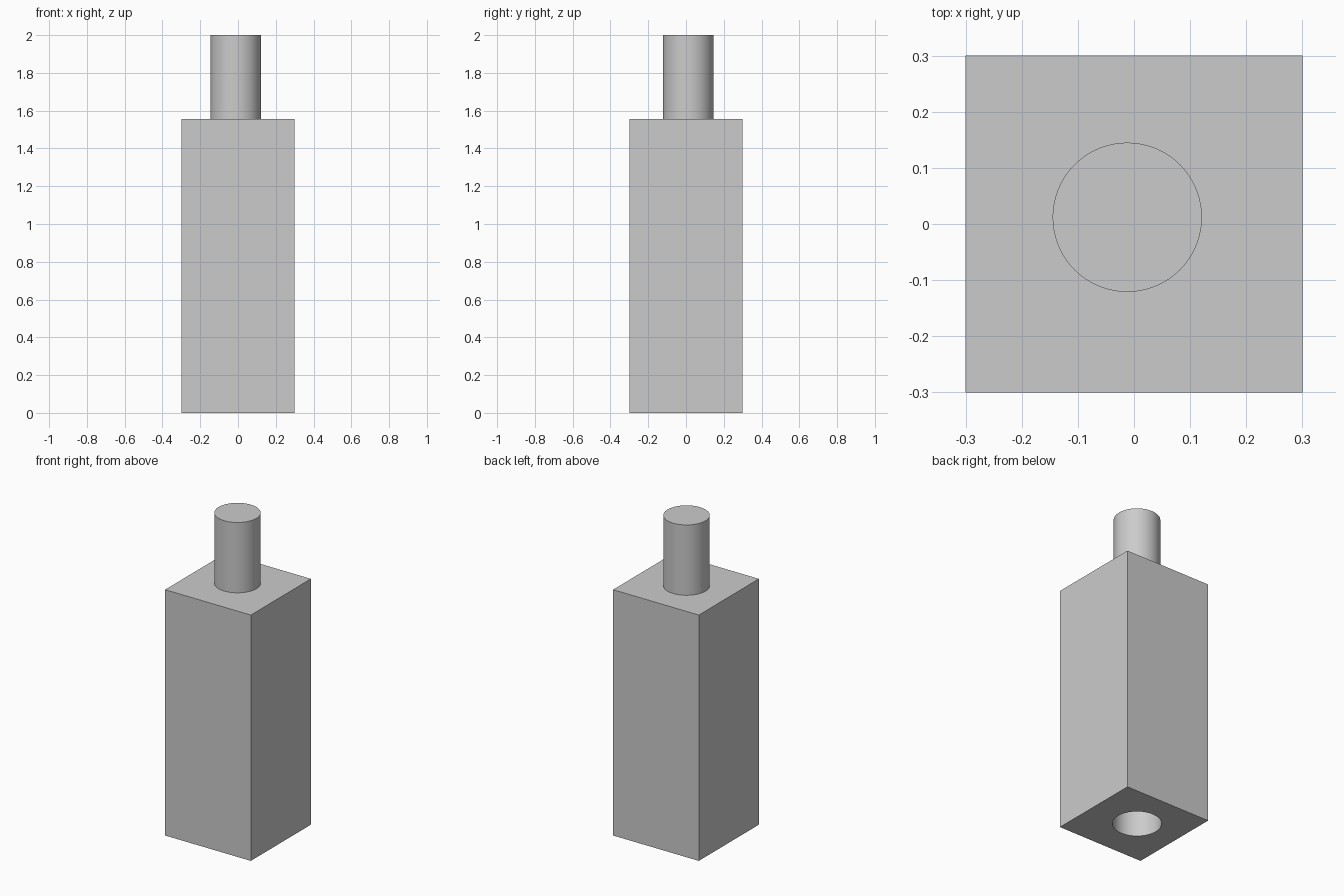
import bpy
import math

if "Cube" in bpy.data.objects:
    bpy.data.objects.remove(bpy.data.objects["Cube"], do_unlink=True)

WIDTH, BODY_TOP, TOTAL = 0.6, 1.555, 2.0
AXIS_X, AXIS_Y = -0.012, 0.012
PEG_RADIUS, HOLE_RADIUS, HOLE_DEPTH = 0.133, 0.14, 0.46

grey = bpy.data.materials.new("light grey")
grey.use_nodes = True
grey.diffuse_color = (0.6, 0.6, 0.6, 1)
grey.node_tree.nodes["Principled BSDF"].inputs["Base Color"].default_value = (0.6, 0.6, 0.6, 1)


def rod(name, radius, low, high):
    """Vertical cylinder on the shared peg and socket axis."""
    bpy.ops.mesh.primitive_cylinder_add(vertices=96, radius=radius, depth=high - low,
                                        location=(AXIS_X, AXIS_Y, (low + high) / 2))
    obj = bpy.context.object
    obj.name = name
    obj.data.materials.append(grey)
    return obj


def smooth(obj):
    bpy.ops.object.select_all(action="DESELECT")
    obj.select_set(True)
    bpy.context.view_layer.objects.active = obj
    bpy.ops.object.shade_smooth_by_angle(angle=math.radians(30))


# Square block
bpy.ops.mesh.primitive_cube_add(size=1, location=(0, 0, BODY_TOP / 2))
body = bpy.context.object
body.name = "body"
body.scale = (WIDTH, WIDTH, BODY_TOP)
bpy.ops.object.transform_apply(location=False, rotation=False, scale=True)
body.data.materials.append(grey)

# Round socket in the underside
cutter = rod("socket_cutter", HOLE_RADIUS, -0.1, HOLE_DEPTH)
cutter.hide_render = True
cut = body.modifiers.new("socket", "BOOLEAN")
cut.operation = "DIFFERENCE"
cut.solver = "EXACT"
cut.object = cutter
bpy.context.view_layer.objects.active = body
bpy.ops.object.modifier_apply(modifier=cut.name)
bpy.data.objects.remove(cutter, do_unlink=True)
smooth(body)

# Round peg on top
smooth(rod("peg", PEG_RADIUS, BODY_TOP, TOTAL))
